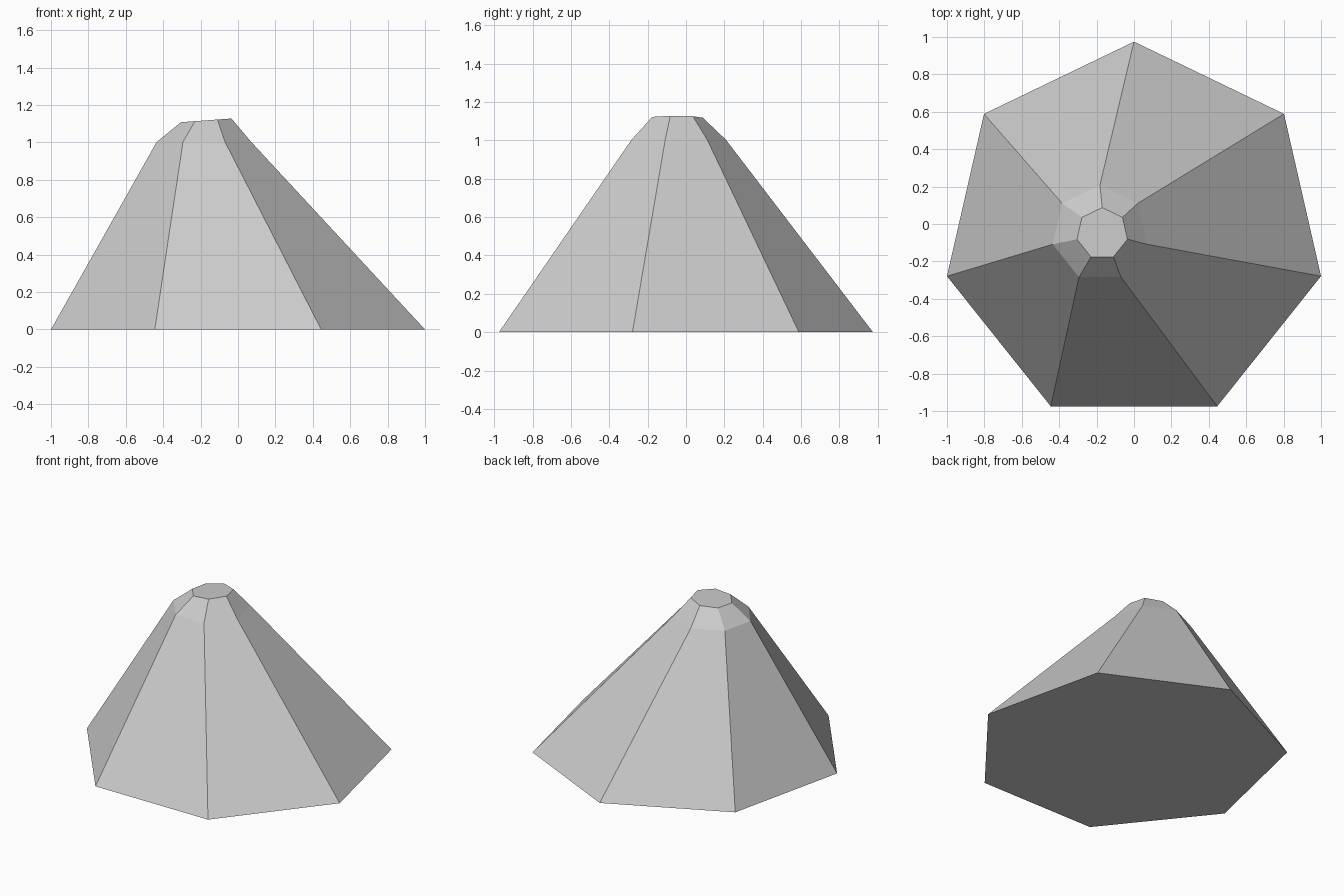
import bpy, bmesh, math

if "Cube" in bpy.data.objects:
    bpy.data.objects.remove(bpy.data.objects["Cube"])

SIDES = 7
# rings: centre x, radius, height, slope of height along x
RINGS = [(0.0, 1.0257, 0.0, 0.0),
         (-0.182, 0.259, 1.003, 0.0),
         (-0.17, 0.1385, 1.118, 0.074)]
CENTRE_Y = -0.0508

grey = bpy.data.materials.new("light grey")
grey.diffuse_color = (0.6, 0.6, 0.6, 1)
grey.use_nodes = True
grey.node_tree.nodes["Principled BSDF"].inputs["Base Color"].default_value = grey.diffuse_color

# leaning seven-sided cone with a chamfered, tilted flat top
bm = bmesh.new()
loops = []
for cx, r, z, slope in RINGS:
    ring = []
    for i in range(SIDES):
        a = math.pi / 2 + 2 * math.pi * i / SIDES
        dx = r * math.cos(a)
        ring.append(bm.verts.new((cx + dx, CENTRE_Y + r * math.sin(a), z + slope * dx)))
    loops.append(ring)

# side faces between rings
for low, high in zip(loops, loops[1:]):
    for i in range(SIDES):
        j = (i + 1) % SIDES
        bm.faces.new((low[i], low[j], high[j], high[i]))

# bottom and top caps
bm.faces.new(loops[0][::-1])
bm.faces.new(loops[-1])
bmesh.ops.recalc_face_normals(bm, faces=bm.faces)

mesh = bpy.data.meshes.new("leaning_cone")
bm.to_mesh(mesh)
bm.free()
mesh.materials.append(grey)
bpy.context.collection.objects.link(bpy.data.objects.new("leaning_cone", mesh))
